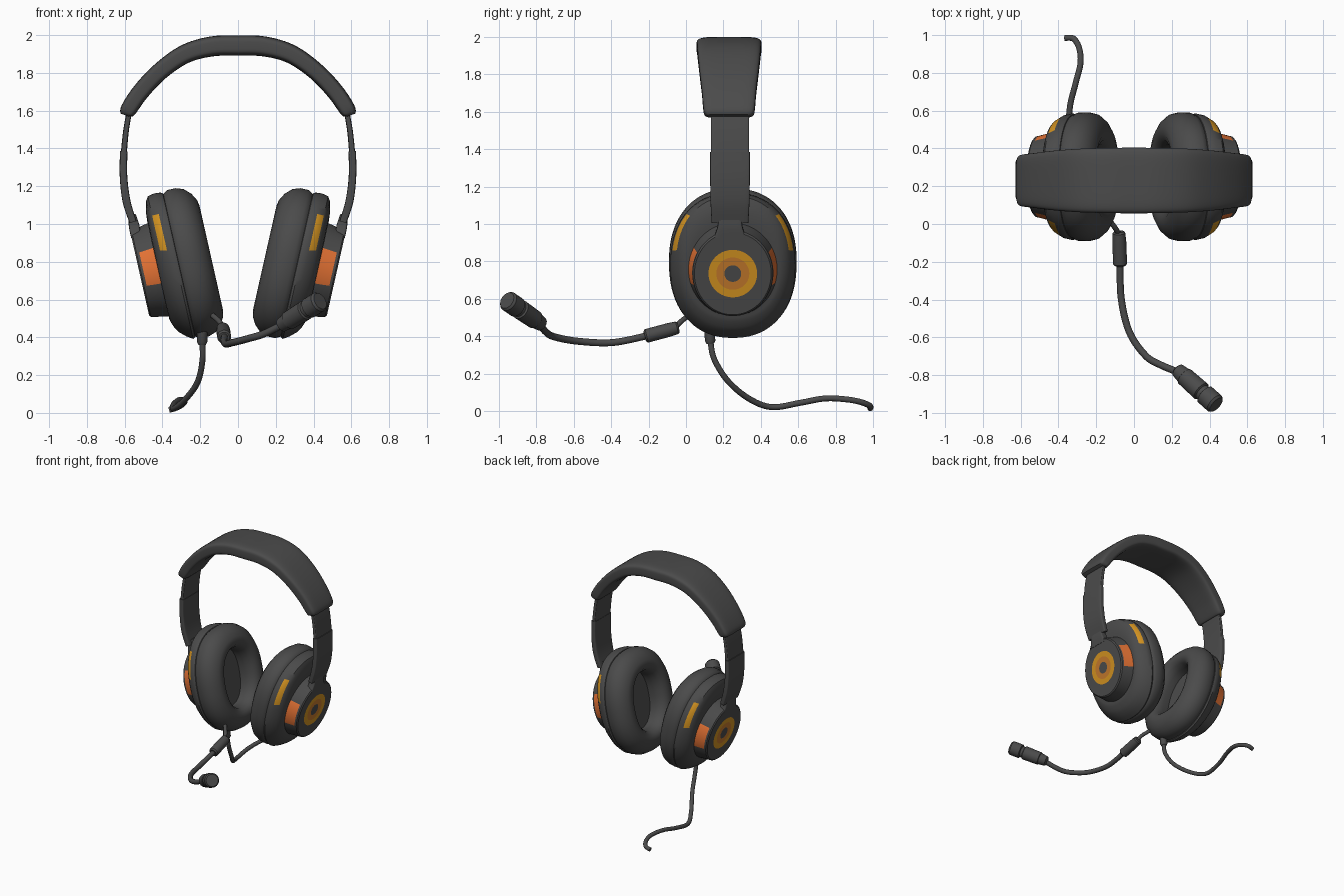
import bpy, bmesh, math
from mathutils import Vector

if "Cube" in bpy.data.objects:
    bpy.data.objects.remove(bpy.data.objects["Cube"])

def material(name, rgb):
    m = bpy.data.materials.new(name)
    m.diffuse_color = (*rgb, 1)
    m.use_nodes = True
    m.node_tree.nodes["Principled BSDF"].inputs["Base Color"].default_value = m.diffuse_color
    return m

GREY = material("dark grey", (0.07, 0.07, 0.07))
YELLOW = material("amber", (0.65, 0.29, 0.015))
ORANGE = material("deep orange", (0.55, 0.19, 0.025))
RED = material("red orange", (0.78, 0.17, 0.035))
MATS = [GREY, YELLOW, ORANGE, RED]

def loft(name, rings, rule=None, angle=35):
    """Skin closed rings of points; rule(band, segment) picks the material."""
    bm = bmesh.new()
    vr = [[bm.verts.new(p) for p in r] for r in rings]
    n = len(vr[0])
    for b in range(len(vr) - 1):
        for i in range(n):
            j = (i + 1) % n
            f = bm.faces.new((vr[b][i], vr[b][j], vr[b + 1][j], vr[b + 1][i]))
            f.material_index = rule(b, i) if rule else 0
    bm.faces.new(vr[0])
    bm.faces.new(vr[-1])
    bmesh.ops.recalc_face_normals(bm, faces=bm.faces)
    me = bpy.data.meshes.new(name)
    bm.to_mesh(me)
    bm.free()
    for m in (MATS if rule else [GREY]):
        me.materials.append(m)
    ob = bpy.data.objects.new(name, me)
    bpy.context.collection.objects.link(ob)
    bpy.ops.object.select_all(action='DESELECT')
    ob.select_set(True)
    bpy.context.view_layer.objects.active = ob
    bpy.ops.object.shade_smooth_by_angle(angle=math.radians(angle))
    return ob

def oval(a, b, e, n):
    """Superellipse points as (first, second) pairs."""
    out = []
    for i in range(n):
        t = 2 * math.pi * (i + 0.5) / n
        c, s = math.cos(t), math.sin(t)
        out.append((math.copysign(abs(c) ** (2 / e), c) * a,
                    math.copysign(abs(s) ** (2 / e), s) * b))
    return out

def spline(pts, steps):
    """Catmull-Rom through tuples of any length."""
    p = [pts[0]] + list(pts) + [pts[-1]]
    out = []
    for k in range(1, len(p) - 2):
        for s in range(steps):
            t = s / steps
            out.append(tuple(0.5 * (2 * b + (c - a) * t + (2 * a - 5 * b + 4 * c - d) * t * t
                                    + (3 * b - a - 3 * c + d) * t ** 3)
                             for a, b, c, d in zip(*p[k - 1:k + 3])))
    return out + [tuple(pts[-1])]

def sweep(name, path, side, e=2, n=16, angle=35):
    """Sweep an oval along (x, y, z, half width, half thickness) points."""
    pos = [Vector(p[:3]) for p in path]
    side = Vector(side)
    rings = []
    for i, p in enumerate(path):
        t = (pos[min(i + 1, len(pos) - 1)] - pos[max(i - 1, 0)]).normalized()
        side = (side - t * side.dot(t)).normalized()
        up = t.cross(side)
        rings.append([pos[i] + side * u + up * v for u, v in oval(p[3], p[4], e, n)])
    return loft(name, rings, angle=angle)

def tube(name, pts, r, side, steps=8):
    return sweep(name, [(*p, r, r) for p in spline(pts, steps)], side, n=12)

def rod(name, a, b, profile):
    """Turned part: profile is (fraction along a-b, radius)."""
    a, b = Vector(a), Vector(b)
    return sweep(name, [(*a.lerp(b, f), r, r) for f, r in profile], (1, 0.3, 0), n=24)

# padded headband
half = [(0.595, 1.575, 0.115, 0.022), (0.583, 1.60, 0.135, 0.042), (0.515, 1.70, 0.145, 0.046),
        (0.41, 1.81, 0.158, 0.047), (0.28, 1.90, 0.168, 0.05), (0.14, 1.94, 0.172, 0.053)]
full = [(-x, 0.23, z, w, t) for x, z, w, t in half] + [(0, 0.23, 1.945, 0.174, 0.054)] + \
       [(x, 0.23, z, w, t) for x, z, w, t in reversed(half)]
sweep("headband", spline(full, 6), (0, 1, 0), e=5, n=40)

TILT = math.radians(12.7)
N = Vector((math.cos(TILT), 0, -math.sin(TILT)))   # outward axis of an ear cup
U = Vector((math.sin(TILT), 0, math.cos(TILT)))    # up along its face
C = Vector((0.52, 0.25, 0.735))                    # centre of the outer disc
SEG = 96

def cup_rings(profile, e, s):
    """profile rows: depth along axis, half width, half height, upward shift."""
    rings = []
    for d, a, b, o in profile:
        ring = []
        for v, u in oval(a, b, e, SEG):
            p = C + N * d + U * (u + o) + Vector((0, v, 0))
            ring.append(Vector((p.x * s, p.y, p.z)))
        rings.append(ring)
    return rings

def degrees_up(i):
    """Angle of a segment above the horizontal, the same front and back."""
    t = 2 * math.pi * (i + 1) / SEG
    return math.degrees(math.atan2(math.sin(t), abs(math.cos(t))))

disc = [(0, 0.045, 0.045, 0), (0, 0.088, 0.088, 0), (0, 0.13, 0.13, 0), (0, 0.205, 0.225, 0),
        (-0.008, 0.214, 0.234, 0), (-0.022, 0.217, 0.237, 0), (-0.105, 0.238, 0.255, 0),
        (-0.15, 0.25, 0.265, 0)]
shell = [(-0.10, 0.245, 0.265, 0), (-0.104, 0.265, 0.30, 0.015), (-0.118, 0.287, 0.345, 0.025),
         (-0.132, 0.302, 0.368, 0.025), (-0.168, 0.326, 0.388, 0.012), (-0.20, 0.334, 0.397, 0),
         (-0.212, 0.33, 0.392, 0), (-0.22, 0.315, 0.375, 0)]
cushion = [(-0.205, 0.31, 0.37, 0), (-0.215, 0.328, 0.388, 0), (-0.24, 0.34, 0.402, 0),
           (-0.285, 0.341, 0.402, 0), (-0.325, 0.331, 0.388, 0), (-0.36, 0.302, 0.355, 0),
           (-0.382, 0.265, 0.315, 0), (-0.388, 0.232, 0.285, 0), (-0.378, 0.195, 0.255, 0),
           (-0.35, 0.17, 0.232, 0), (-0.30, 0.16, 0.222, 0), (-0.245, 0.165, 0.227, 0)]

def disc_rule(b, i):
    if b in (0, 1):
        return 2 if b == 0 else 1
    return 3 if b == 5 and -18 < degrees_up(i) < 28 else 0

def shell_rule(b, i):
    return 1 if b == 3 and 8 < degrees_up(i) < 42 else 0

for s, tag in ((-1, "left"), (1, "right")):
    # ear cup: outer disc with ring light, shell with side strips, hollow cushion
    loft(tag + "_ear_disc", cup_rings(disc, 2, s), disc_rule)
    loft(tag + "_ear_shell", cup_rings(shell, 2.25, s), shell_rule)
    loft(tag + "_ear_cushion", cup_rings(cushion, 2.25, s), angle=60)

    # sliding arm in two stages, and the bracket holding the cup
    def strip(name, pts):
        path = spline([(s * x, 0.235, z, w, t) for x, z, w, t in pts], 5)
        sweep(tag + name, path, (0, 1, 0), e=8, n=32)
    strip("_upper_arm", [(0.57, 1.62, 0.102, 0.014), (0.592, 1.50, 0.102, 0.015),
                         (0.605, 1.37, 0.102, 0.016)])
    strip("_lower_arm", [(0.605, 1.385, 0.106, 0.02), (0.606, 1.25, 0.106, 0.02),
                         (0.59, 1.12, 0.104, 0.021), (0.556, 1.01, 0.098, 0.019)])
    strip("_bracket", [(0.562, 1.05, 0.062, 0.02), (0.55, 0.99, 0.066, 0.028),
                       (0.54, 0.93, 0.085, 0.026)])

# microphone: link, collar, boom and capsule
tube("microphone_link", [(-0.14, 0.03, 0.52), (-0.10, -0.02, 0.485), (-0.077, -0.06, 0.445)], 0.014, (1, 0, 0))
rod("microphone_collar", (-0.08, -0.04, 0.448), (-0.073, -0.22, 0.40),
    [(0, 0.026), (0.05, 0.034), (0.3, 0.037), (0.95, 0.037), (1, 0.028)])
tube("microphone_boom", [(-0.073, -0.20, 0.405), (-0.068, -0.39, 0.367), (-0.025, -0.57, 0.373),
                         (0.06, -0.695, 0.395), (0.14, -0.745, 0.42), (0.25, -0.79, 0.475)], 0.019, (1, 0, 0))
rod("microphone_capsule", (0.225, -0.768, 0.462), (0.435, -0.956, 0.592),
    [(0, 0.024), (0.03, 0.038), (0.2, 0.045), (0.21, 0.05), (0.62, 0.053), (0.64, 0.044),
     (0.7, 0.044), (0.72, 0.055), (0.96, 0.055), (1, 0.046)])

# trailing cable with its plug under the left cup
rod("cable_plug", (-0.19, 0.125, 0.44), (-0.19, 0.13, 0.36),
    [(0, 0.028), (0.8, 0.028), (1, 0.02)])
tube("cable", [(-0.19, 0.13, 0.38), (-0.188, 0.15, 0.28), (-0.215, 0.225, 0.16), (-0.285, 0.34, 0.065),
               (-0.34, 0.46, 0.022), (-0.34, 0.61, 0.045), (-0.31, 0.74, 0.068), (-0.283, 0.85, 0.064),
               (-0.29, 0.93, 0.05), (-0.32, 0.98, 0.03), (-0.365, 0.984, 0.016)], 0.016, (1, 0, 0))
